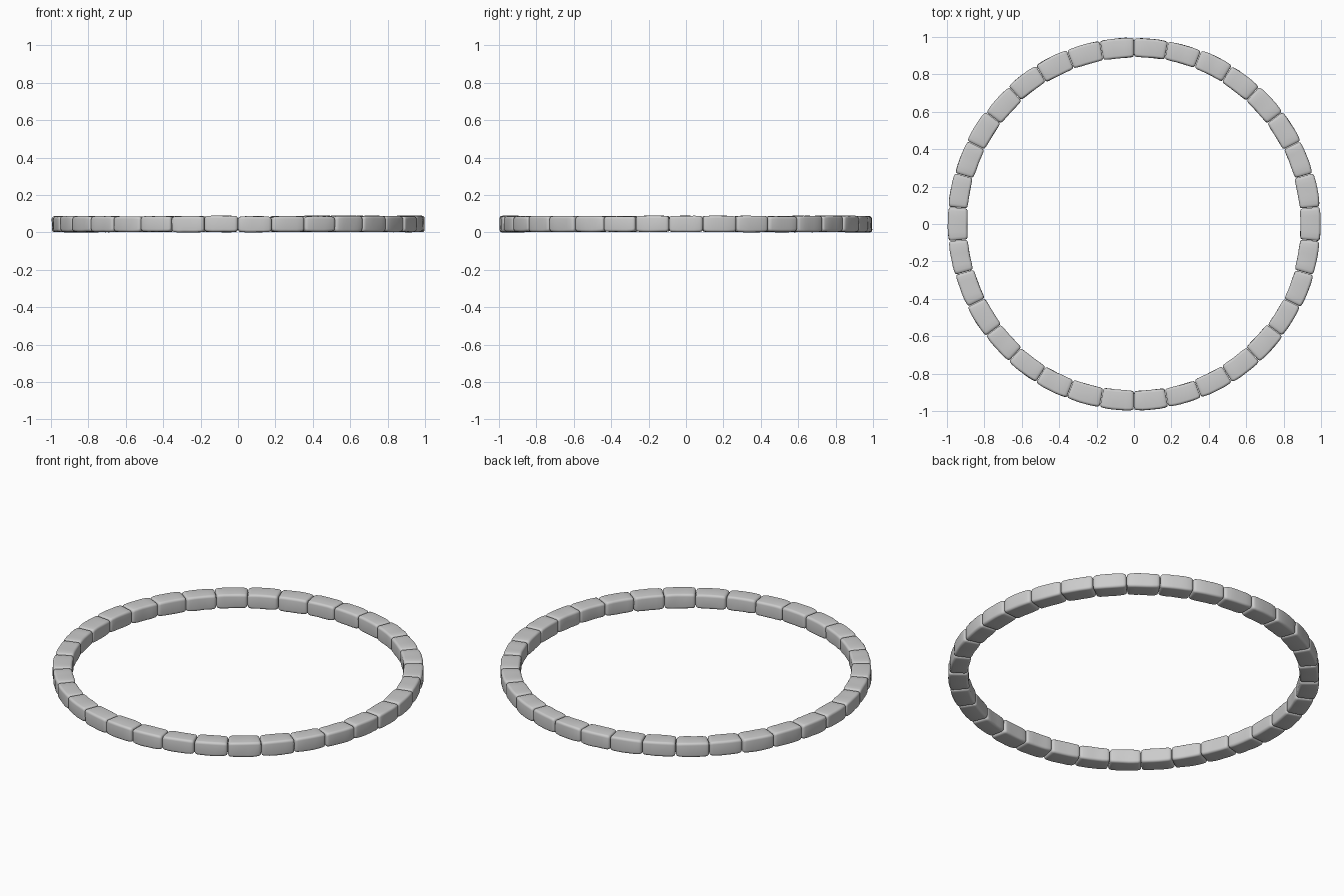
import bpy, bmesh, math, random
from mathutils import Vector, noise

if "Cube" in bpy.data.objects:
    bpy.data.objects.remove(bpy.data.objects["Cube"])

random.seed(7)
COUNT = 34
STEP = 2 * math.pi / COUNT
R_IN, R_OUT, HEIGHT = 0.888, 0.999, 0.09


def rounded_section(w, h, r, n=4):
    """Rounded rectangle outline centred on the origin."""
    pts = []
    for sx, sy, a0 in ((1, 1, 0), (-1, 1, 90), (-1, -1, 180), (1, -1, 270)):
        for i in range(n + 1):
            a = math.radians(a0 + 90 * i / n)
            pts.append((sx * (w / 2 - r) + r * math.cos(a),
                        sy * (h / 2 - r) + r * math.sin(a)))
    return pts


def make_stone(index):
    mid = math.pi / 2 + (index + 0.5) * STEP
    half = STEP / 2 - 0.0012
    r_out = R_OUT - random.uniform(0, 0.006)
    r_in = R_IN + random.uniform(0, 0.008)
    top = HEIGHT - random.uniform(0, 0.004)
    bottom = random.uniform(0, 0.003)
    skew = random.uniform(-0.006, 0.006)
    rc, zc = (r_in + r_out) / 2, (top + bottom) / 2
    section = rounded_section(r_out - r_in, top - bottom, 0.014)

    bm = bmesh.new()
    rings = []
    # stations along the stone: position, and inset that rounds its ends
    stations = [(-1, .013), (-.97, .0065), (-.91, .003), (-.8, .0012), (-.5, 0), (-.2, 0),
                (.2, 0), (.5, 0), (.8, .0012), (.91, .003), (.97, .0065), (1, .013)]
    for t, inset in stations:
        ring = []
        for u, v in section:
            u -= math.copysign(inset, u)
            v -= math.copysign(inset, v)
            # gentle hand-cut unevenness, always inwards
            n = noise.noise(Vector((t * 1.5 + index * 9.7, u * 22, v * 22)))
            k = 1 - 0.05 * max(0, n + 0.15)
            a = mid + t * half + skew * u / rc
            r = rc + u * k
            ring.append(bm.verts.new((r * math.cos(a), r * math.sin(a), zc + v * k)))
        rings.append(ring)
    m = len(section)
    for a, b in zip(rings, rings[1:]):
        for i in range(m):
            j = (i + 1) % m
            bm.faces.new((a[i], a[j], b[j], b[i]))
    bm.faces.new(rings[0])
    bm.faces.new(rings[-1])
    bmesh.ops.recalc_face_normals(bm, faces=bm.faces)
    mesh = bpy.data.meshes.new("ring_stone")
    bm.to_mesh(mesh)
    bm.free()
    obj = bpy.data.objects.new(f"ring_stone_{index + 1:02d}", mesh)
    bpy.context.collection.objects.link(obj)
    return obj


# Circle of stones, joints at front and back centre
stones = [make_stone(i) for i in range(COUNT)]

# Smooth shading with crisp end edges
for s in stones:
    s.select_set(True)
bpy.context.view_layer.objects.active = stones[0]
bpy.ops.object.shade_smooth_by_angle(angle=math.radians(40))
